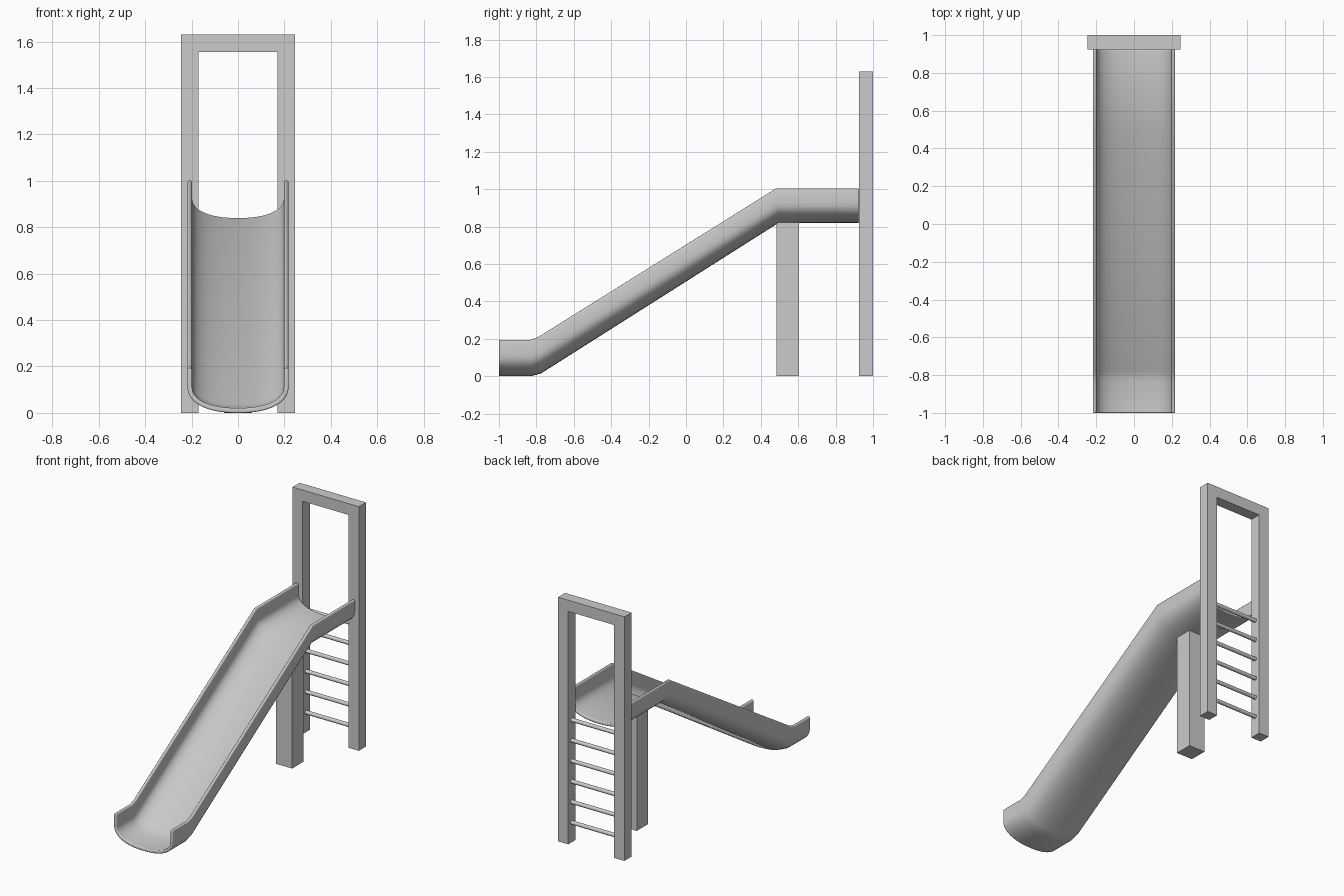
import bpy, bmesh
from math import pi, sin, cos, radians

if "Cube" in bpy.data.objects:
    bpy.data.objects.remove(bpy.data.objects["Cube"])


def new_object(name, bm):
    bmesh.ops.recalc_face_normals(bm, faces=bm.faces)
    mesh = bpy.data.meshes.new(name)
    bm.to_mesh(mesh)
    bm.free()
    obj = bpy.data.objects.new(name, mesh)
    bpy.context.collection.objects.link(obj)
    return obj


def shade(obj):
    bpy.ops.object.select_all(action='DESELECT')
    obj.select_set(True)
    bpy.context.view_layer.objects.active = obj
    bpy.ops.object.shade_smooth_by_angle(angle=radians(35))


def loft(name, rings):
    # closed rings joined in order and capped at both ends
    bm = bmesh.new()
    loops = [[bm.verts.new(p) for p in ring] for ring in rings]
    n = len(loops[0])
    for a, b in zip(loops, loops[1:]):
        for i in range(n):
            j = (i + 1) % n
            bm.faces.new((a[i], a[j], b[j], b[i]))
    bm.faces.new(loops[0])
    bm.faces.new(loops[-1][::-1])
    return new_object(name, bm)


def box(name, x0, x1, y0, y1, z0, z1):
    outline = [(x0, z0), (x1, z0), (x1, z1), (x0, z1)]
    return loft(name, [[(x, y, z) for x, z in outline] for y in (y0, y1)])


# Chute cross-section: rounded trough with rounded rims, height 0..H
H, OUT, WALL = 0.185, 0.218, 0.02


def trough(half, depth, base, steps=24):
    pts = []
    for i in range(steps + 1):
        a = pi * i / steps
        c, s = cos(a), sin(a)
        e = 2 / 2.3
        x = -half * abs(c) ** e * (1 if c >= 0 else -1)
        pts.append((x, base + depth * (1 - max(s, 0) ** e)))
    return pts


def rim(sign):
    r, cx = WALL / 2, OUT - WALL / 2
    return [(sign * (cx + r * cos(pi * k / 6)), H - r + r * sin(pi * k / 6))
            for k in range(7)]


profile = trough(OUT, 0.11, 0) + rim(1)
profile += trough(OUT - WALL, 0.09, 0.02)[::-1] + rim(-1)[::-1]

# Chute path stations: (y, z) of the rim and (y, z) of the underside
stations = [((-1.0, 0.195), (-1.0, 0.0)),
            ((-0.83, 0.195), (-0.83, 0.0)),
            ((-0.79, 0.21), (-0.775, 0.015)),
            ((0.48, 1.003), (0.495, 0.82)),
            ((0.925, 1.003), (0.925, 0.82))]
rings = []
for (yt, zt), (yb, zb) in stations:
    rings.append([(x, yb + (yt - yb) * h / H, zb + (zt - zb) * h / H)
                  for x, h in profile])
chute = loft("chute", rings)
bevel = chute.modifiers.new("rounded_ends", 'BEVEL')
bevel.width = 0.006
bevel.segments = 3
bevel.limit_method = 'ANGLE'
bevel.angle_limit = radians(60)
bevel.use_clamp_overlap = False
shade(chute)

# Ladder frame: two posts joined by a top beam
w, t, top = 0.245, 0.075, 1.63
arch = [(-w, 0), (-w, top), (w, top), (w, 0), (w - t, 0),
        (w - t, top - t), (t - w, top - t), (t - w, 0)]
loft("ladder_frame", [[(x, y, z) for x, z in arch] for y in (0.925, 1.0)])

# Ladder rungs
for i in range(6):
    z = 0.132 + 0.137 * i
    ends = [[(x, 0.9625 + 0.013 * cos(2 * pi * k / 16), z + 0.013 * sin(2 * pi * k / 16))
             for k in range(16)] for x in (-0.175, 0.175)]
    shade(loft(f"rung_{i + 1}", ends))

# Support leg under the platform
box("support_leg", -0.06, 0.06, 0.485, 0.605, 0, 0.828)
